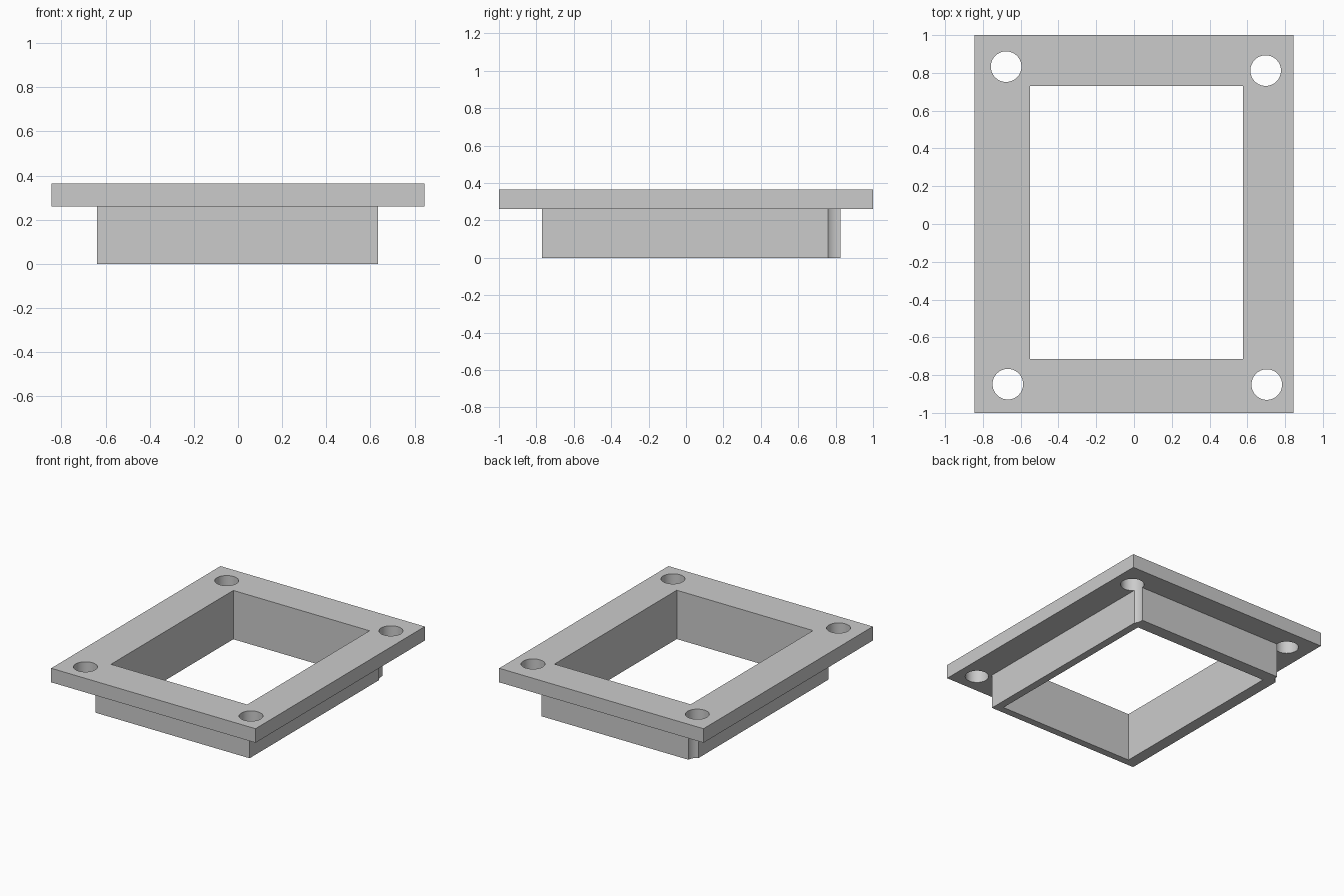
import bpy
from math import radians

cube = bpy.data.objects.get("Cube")
if cube:
    bpy.data.objects.remove(cube, do_unlink=True)

grey = bpy.data.materials.new("plain grey")
grey.use_nodes = True
colour = (0.6, 0.6, 0.6, 1)
grey.diffuse_color = colour
grey.node_tree.nodes["Principled BSDF"].inputs["Base Color"].default_value = colour


def finish(name):
    obj = bpy.context.object
    obj.name = name
    obj.data.materials.append(grey)
    bpy.ops.object.transform_apply(location=True, rotation=True, scale=True)
    return obj


def box(name, x, y, z):
    """Box spanning three (low, high) ranges."""
    spans = (x, y, z)
    bpy.ops.mesh.primitive_cube_add(size=1, location=[(a + b) / 2 for a, b in spans])
    bpy.context.object.scale = [b - a for a, b in spans]
    return finish(name)


def combine(target, tool, operation):
    """Apply a boolean and discard the tool body."""
    tool.hide_render = True
    mod = target.modifiers.new(operation.lower(), "BOOLEAN")
    mod.operation = operation
    mod.solver = "EXACT"
    mod.object = tool
    bpy.context.view_layer.objects.active = target
    bpy.ops.object.modifier_apply(modifier=mod.name)
    bpy.data.objects.remove(tool, do_unlink=True)


TOP, STEP = 0.365, 0.26

# Wide flange with a narrower collar below it
frame = box("flanged_frame", (-0.845, 0.845), (-1, 1), (STEP, TOP))
collar = box("collar", (-0.638, 0.635), (-0.77, 0.825), (0, (STEP + TOP) / 2))
combine(frame, collar, "UNION")

# Rectangular opening through both
opening = box("opening_cutter", (-0.55, 0.577), (-0.715, 0.73), (-0.1, 0.5))
combine(frame, opening, "DIFFERENCE")

# Screw holes, the rear pair also nicking the collar corners
for x, y in ((-0.677, 0.833), (0.697, 0.812), (-0.668, -0.848), (0.703, -0.85)):
    bpy.ops.mesh.primitive_cylinder_add(vertices=64, radius=0.081, depth=1,
                                        location=(x, y, 0.2))
    combine(frame, finish("hole_cutter"), "DIFFERENCE")

# Round hole walls, crisp edges
bpy.ops.object.select_all(action="DESELECT")
frame.select_set(True)
bpy.context.view_layer.objects.active = frame
bpy.ops.object.shade_smooth_by_angle(angle=radians(30))
